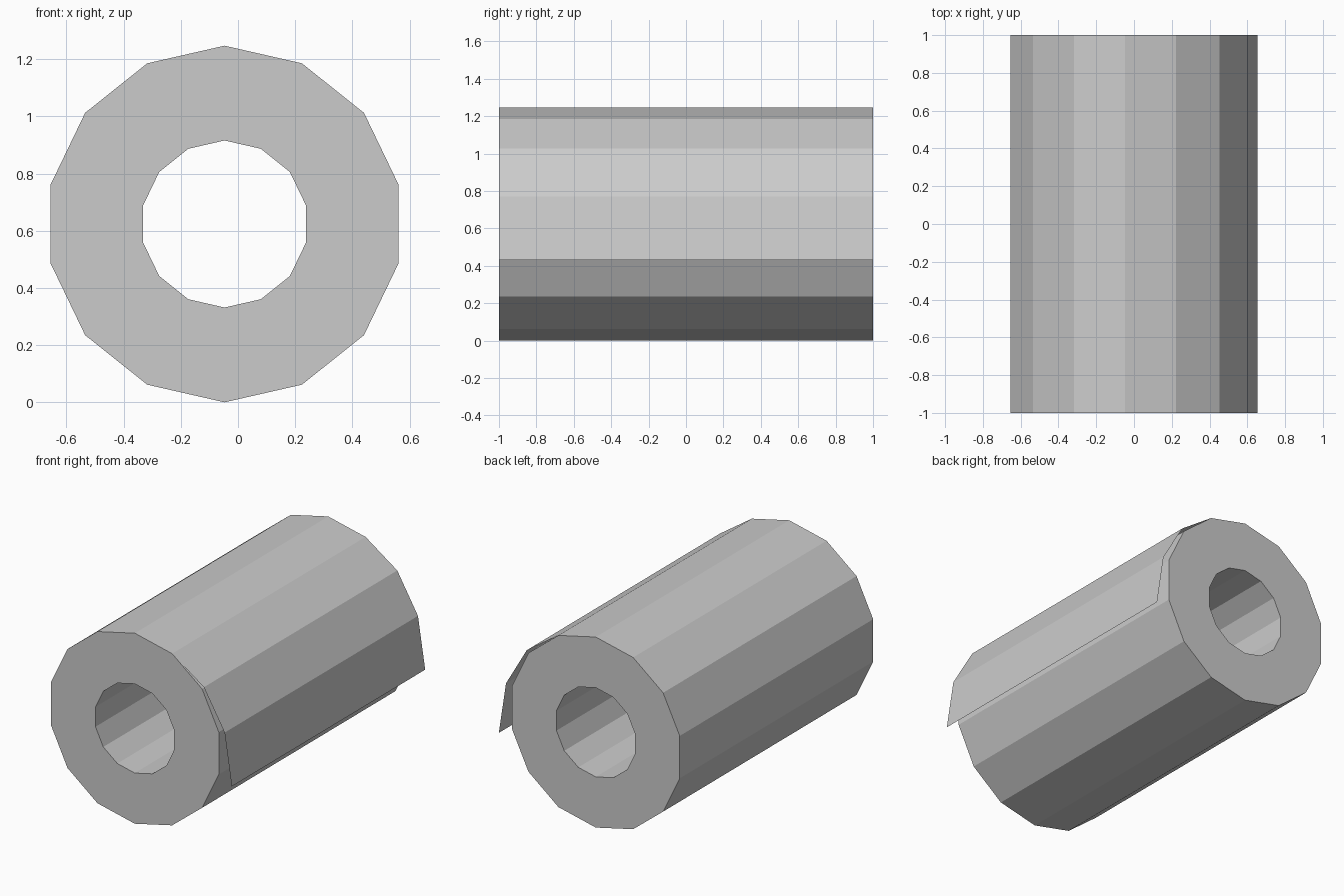
import bpy, bmesh, math

if "Cube" in bpy.data.objects:
    bpy.data.objects.remove(bpy.data.objects["Cube"])

SIDES, CX, CZ = 14, -0.047, 0.6235
R_OUT, R_IN, HALF = 0.6235, 0.292, 1.0


def finish(name, bm):
    mesh = bpy.data.meshes.new(name)
    bm.to_mesh(mesh)
    bm.free()
    obj = bpy.data.objects.new(name, mesh)
    bpy.context.collection.objects.link(obj)
    return obj


def ring(bm, radius, y):
    # polygon with a corner pointing straight up
    steps = [2 * math.pi * i / SIDES for i in range(SIDES)]
    return [bm.verts.new((CX + radius * math.sin(a), y, CZ + radius * math.cos(a)))
            for a in steps]


# Hollow roll: outer wall, back cap, bore, front cap
bm = bmesh.new()
loops = [ring(bm, R_OUT, -HALF), ring(bm, R_OUT, HALF),
         ring(bm, R_IN, HALF), ring(bm, R_IN, -HALF)]
for k in range(4):
    a, b = loops[k], loops[(k + 1) % 4]
    for i in range(SIDES):
        j = (i + 1) % SIDES
        bm.faces.new((a[i], a[j], b[j], b[i]))
bmesh.ops.recalc_face_normals(bm, faces=bm.faces)
finish("paper_roll", bm)

# Loose end of the sheet, a single thin layer peeling off the right side
bm = bmesh.new()
profile = [(CX + R_OUT * math.sin(2 * math.pi / SIDES),
            CZ + R_OUT * math.cos(2 * math.pi / SIDES)),
           (0.453, 1.027), (0.603, 0.77), (0.655, 0.432)]
rows = [[bm.verts.new((x, y, z)) for y in (-HALF, HALF)] for x, z in profile]
for a, b in zip(rows, rows[1:]):
    bm.faces.new((a[0], b[0], b[1], a[1]))
finish("loose_sheet", bm)
